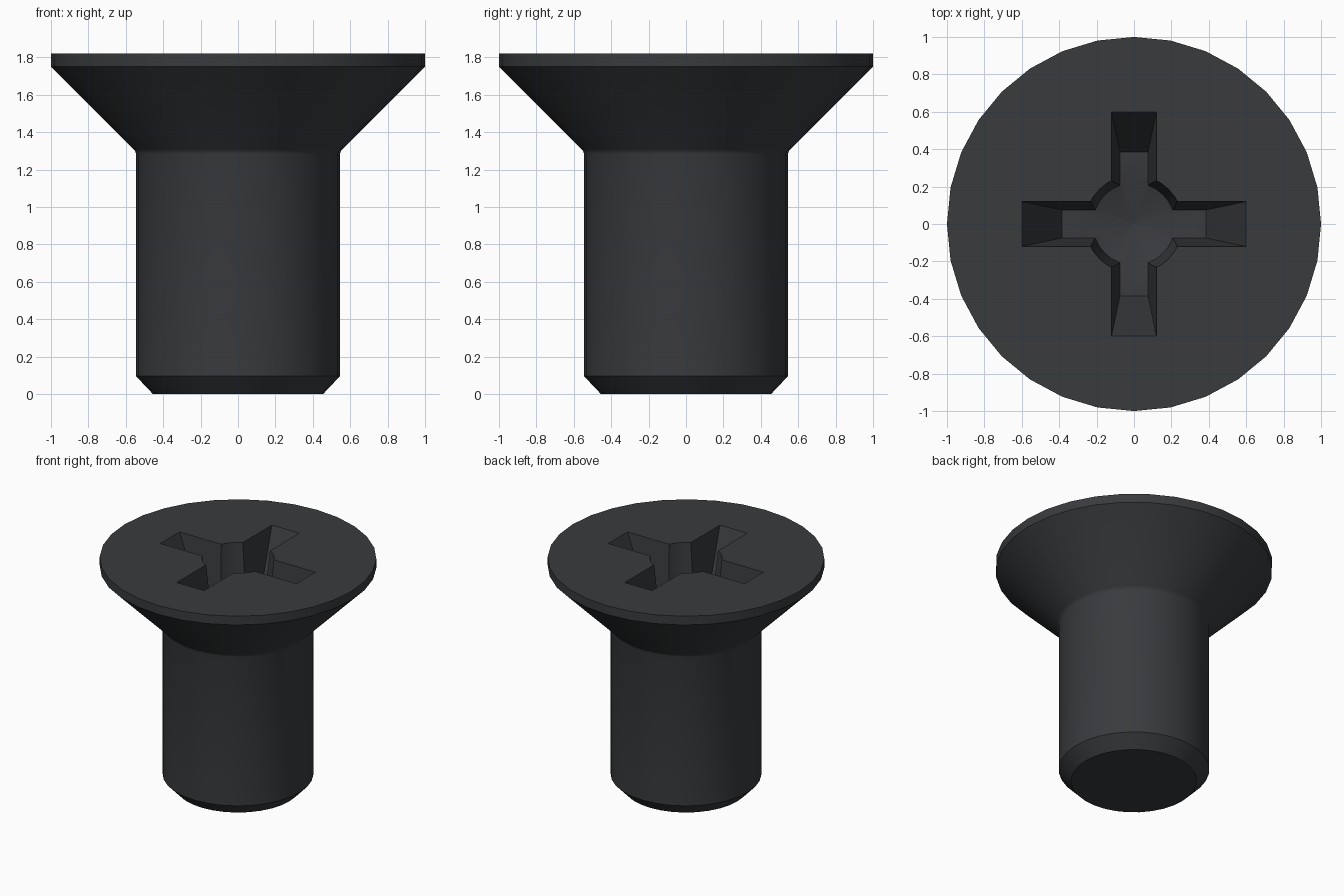
import bpy, bmesh, math

if "Cube" in bpy.data.objects:
    bpy.data.objects.remove(bpy.data.objects["Cube"])

TOP, DEPTH = 1.82, 0.48
FLOOR = TOP - DEPTH


def make_object(name, rings, close_low=True, close_high=True):
    """Loft a stack of equal-length rings of points into a closed solid."""
    bm = bmesh.new()
    loops = [[bm.verts.new(p) for p in ring] for ring in rings]
    n = len(loops[0])
    for a, b in zip(loops, loops[1:]):
        for i in range(n):
            j = (i + 1) % n
            bm.faces.new((a[i], a[j], b[j], b[i]))
    bm.faces.new(loops[0][::-1])
    bm.faces.new(loops[-1])
    bmesh.ops.remove_doubles(bm, verts=bm.verts, dist=1e-5)
    bmesh.ops.recalc_face_normals(bm, faces=bm.faces)
    mesh = bpy.data.meshes.new(name)
    bm.to_mesh(mesh)
    bm.free()
    ob = bpy.data.objects.new(name, mesh)
    bpy.context.collection.objects.link(ob)
    return ob


def circle(r, z, n=32):
    return [(r * math.cos(2 * math.pi * i / n), r * math.sin(2 * math.pi * i / n), z)
            for i in range(n)]


def cross(w, l, z):
    pts = []
    for k in range(4):
        c, s = [(1, 0), (0, 1), (-1, 0), (0, -1)][k]
        for x, y in ((l, -w), (l, w), (w, w)):
            pts.append((c * x - s * y, s * x + c * y, z))
    return pts


def taper(low, high, z):
    """Continue a wall that goes from low (recess floor) to high (head top)."""
    return low + (high - low) * (z - FLOOR) / DEPTH


# Body: chamfered tip, shank, small fillet, countersunk head, rim
profile = [(0.455, 0), (0.545, 0.095), (0.545, 1.283), (0.549, 1.297),
           (0.558, 1.309), (1, 1.75), (1, TOP)]
screw = make_object("countersunk_screw", [circle(r, z) for r, z in profile])

# Driver recess cutters: tapered cross, then central bore with conical bottom
above = TOP + 0.1
cross_cutter = make_object("cross_cutter", [
    cross(0.075, 0.385, FLOOR),
    cross(taper(0.075, 0.12, above), taper(0.385, 0.6, above), above)])
bore_cutter = make_object("bore_cutter", [
    circle(0.002, FLOOR - 0.07), circle(0.22, FLOOR),
    circle(taper(0.22, 0.262, above), above)])

bpy.context.view_layer.objects.active = screw
for cutter in (cross_cutter, bore_cutter):
    mod = screw.modifiers.new("recess", 'BOOLEAN')
    mod.operation = 'DIFFERENCE'
    mod.solver = 'EXACT'
    mod.object = cutter
    bpy.ops.object.modifier_apply(modifier=mod.name)
    bpy.data.objects.remove(cutter)

# Dark steel finish
mat = bpy.data.materials.new("dark_steel")
mat.diffuse_color = (0.04, 0.043, 0.047, 1)
mat.use_nodes = True
mat.node_tree.nodes["Principled BSDF"].inputs["Base Color"].default_value = mat.diffuse_color
screw.data.materials.clear()
screw.data.materials.append(mat)

bpy.ops.object.select_all(action='DESELECT')
screw.select_set(True)
bpy.ops.object.shade_smooth_by_angle(angle=math.radians(30))
